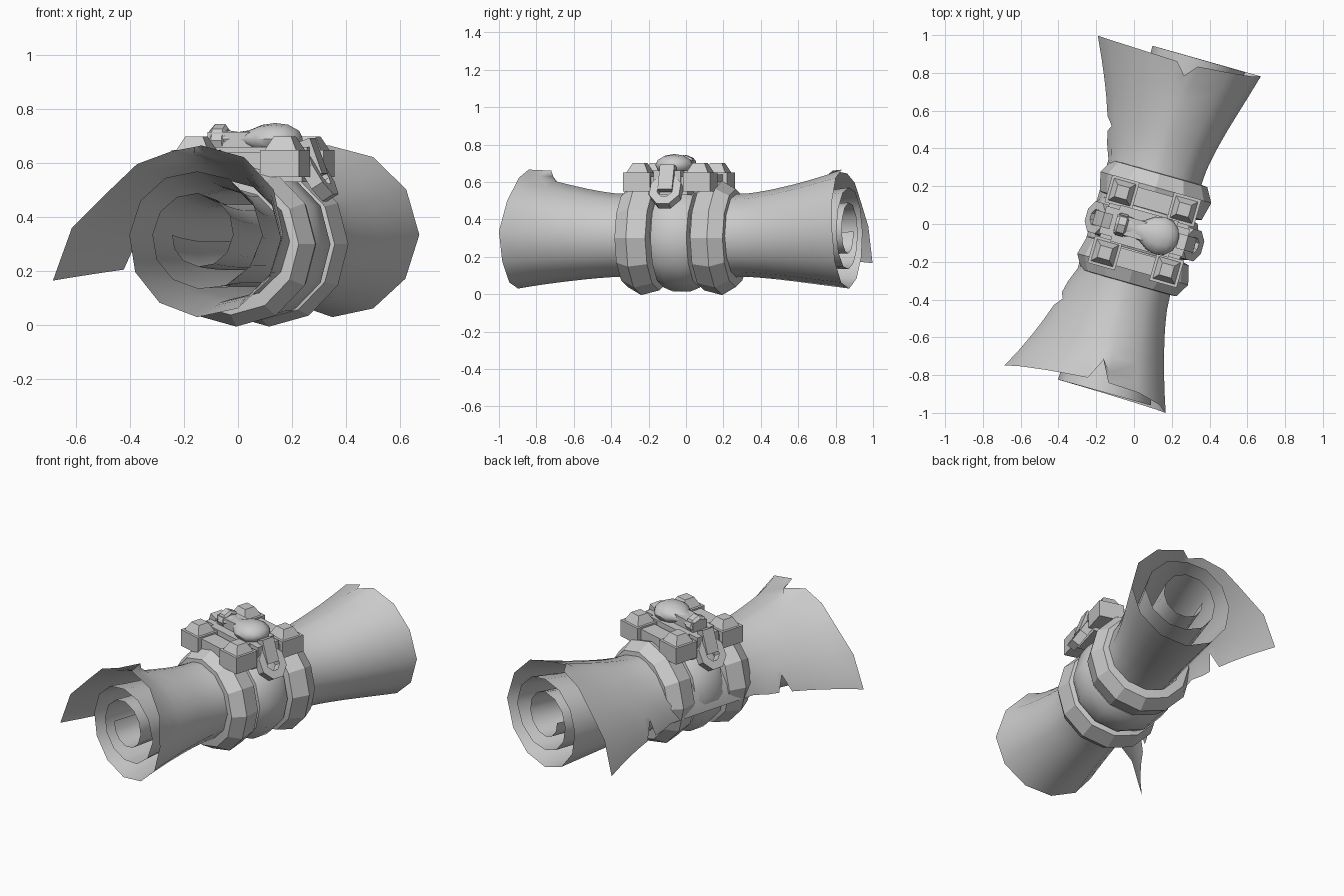
import bpy, bmesh, math
from mathutils import Matrix, Vector

if "Cube" in bpy.data.objects:
    bpy.data.objects.remove(bpy.data.objects["Cube"])

# Local frame: y runs along the roll, x across it; FRAME turns it to the final pose
FRAME = Matrix.Translation((0.045, -0.02, 0)) @ Matrix.Rotation(math.radians(-15.8), 4, 'Z')


def finish(bm, name, angle=30, smooth=True):
    bm.transform(FRAME)
    mesh = bpy.data.meshes.new(name)
    bm.to_mesh(mesh)
    bm.free()
    for p in mesh.polygons:
        p.use_smooth = smooth
    if smooth:
        mesh.set_sharp_from_angle(angle=math.radians(angle))
    obj = bpy.data.objects.new(name, mesh)
    bpy.context.collection.objects.link(obj)
    return obj


def interp(table, v):
    for (a, fa), (b, fb) in zip(table, table[1:]):
        if v <= b:
            return fa + (fb - fa) * (v - a) / (b - a)
    return table[-1][1]


def block(name, centre, size, taper=1.0, tilt=0.0):
    bm = bmesh.new()
    bmesh.ops.create_cube(bm, size=1)
    for v in bm.verts:
        if v.co.z > 0:
            v.co.x *= taper
            v.co.y *= taper
        v.co = Vector(a * b for a, b in zip(v.co, size))
    bm.transform(Matrix.Translation(centre) @ Matrix.Rotation(math.radians(tilt), 4, 'Y'))
    return finish(bm, name, smooth=False)


def lathe(name, profile, sides, matrix, closed, angle):
    # profile is (along, radius), spun about local y
    bm = bmesh.new()
    rings = []
    for y, r in profile:
        rings.append([bm.verts.new((r * math.sin(2 * math.pi * i / sides), y,
                                    r * math.cos(2 * math.pi * i / sides))) for i in range(sides)])
    pairs = list(zip(rings, rings[1:]))
    if closed:
        pairs.append((rings[-1], rings[0]))
    else:
        bm.faces.new(rings[0])
        bm.faces.new(rings[-1])
    for a, b in pairs:
        for i in range(sides):
            j = (i + 1) % sides
            bm.faces.new((a[i], a[j], b[j], b[i]))
    bmesh.ops.recalc_face_normals(bm, faces=bm.faces)
    bm.transform(matrix)
    return finish(bm, name, angle)


# Rolled sheet: spiral section, tight at the waist and flared at both ends
END_R = [(0, .58), (42, .385), (87, .33), (197, .335), (287, .305), (377, .262), (467, .235),
         (557, .25), (647, .2), (737, .175), (827, .155), (917, .135), (1100, .10)]
WAIST_R = [(0, .32), (42, .238), (87, .225), (197, .228), (377, .205), (557, .185), (1100, .09)]
# How far each end reaches around the spiral
FRONT_LEN = [(0, .99), (42, .95), (97, .92), (140, .93), (197, 1), (300, .985), (1100, .97)]
BACK_LEN = [(0, 1.005), (97, .985), (197, 1.035), (300, 1.035), (1100, 1.03)]
phis = [0, 20, 42, 64, 87, 97, 107] + [107 + 30 * i for i in range(1, 34)]
half = [0.15, 0.3, 0.38, 0.445, 0.475, 0.52, 0.62, 0.70, 0.80, 0.91]
stations = [-s for s in reversed(half)] + [0] + half

bm = bmesh.new()
grid = []
for s in stations:
    row = []
    k = abs(s)
    f = max(0, (k - 0.33) / 0.58) ** 1.4
    for i, phi in enumerate(phis):
        p, y = phi, s
        if i == 0 and k == 0.475:          # small tears in the free edge
            p = 16
        if k >= 0.8:
            y = s * (1 + (interp(FRONT_LEN if s < 0 else BACK_LEN, phi) - 1) * (1 if k > .9 else .3))
            if phi == 97:                  # torn notch on top of each end
                y = {-.91: -.73, -.8: -.72, .91: .835, .8: .79}[s]
        r = interp(WAIST_R, p) * (1 - f) + interp(END_R, p) * f
        if k <= 0.3 and phi < 42:          # straps hold the free edge down
            r = 0.295 - 0.06 * phi / 42
        th = math.radians(197 - p)
        row.append(bm.verts.new((0.01 + 0.04 * f + r * math.cos(th), y,
                                 0.31 + 0.025 * f + r * math.sin(th))))
    grid.append(row)
for a, b in zip(grid, grid[1:]):
    for i in range(len(phis) - 1):
        bm.faces.new((a[i], a[i + 1], b[i + 1], b[i]))
finish(bm, "rolled_sheet", 50)

# Three straps round the waist
axis = Matrix.Translation((0.01, 0, 0.3))
for side, label in ((-1, "front"), (1, "back")):
    prof = [(side * a, r) for a, r in ((.11, .22), (.125, .28), (.225, .305), (.30, .262), (.305, .21))]
    lathe("strap_" + label, prof, 12, axis, True, 25)
lathe("strap_middle", [(-.11, .22), (-.10, .265), (-.05, .285), (.05, .285), (.10, .265), (.11, .22)],
      12, axis, True, 32)

# Clasp frame: corner blocks with studs, joined by bars
CX, CY = 0.015, -0.015
for sx in (-1, 1):
    for sy in (-1, 1):
        x, y = CX + sx * .17, CY + sy * .167
        block("corner_block", (x, y, .60), (.15, .15, .10))
        block("corner_stud", (x, y, .675), (.12, .12, .05), taper=0.55)
for sy in (-1, 1):
    block("cross_bar", (CX, CY + sy * .167, .59), (.24, .10, .10))
for sx in (-1, 1):
    block("side_bar", (CX + sx * .16, CY, .58), (.12, .22, .10))
block("clasp_plate", (CX, CY, .61), (.32, .20, .10))
block("toggle_base", (CX - .02, CY, .68), (.28, .10, .07))

# Toggle: teardrop bulb with a collar
lay = Matrix.Translation((0, CY, .69)) @ Matrix.Diagonal((1, 1, .58, 1)) @ Matrix.Rotation(math.radians(-90), 4, 'Z')
lathe("toggle_bulb", [(-.11, .05), (-.08, .055), (-.04, .045), (0, .055), (.05, .09), (.10, .102),
                      (.15, .092), (.185, .06), (.2, .02)], 12, lay, False, 45)
lathe("toggle_collar", [(-.145, .045), (-.13, .06), (-.09, .06), (-.08, .045)], 8,
      Matrix.Translation((0, CY, .685)) @ Matrix.Rotation(math.radians(-90), 4, 'Z'), False, 20)

# Latch on each side: tilted loop with a tongue through it
for sx, label in ((-1, "left"), (1, "right")):
    block("latch_base_" + label, (CX + sx * .18, CY, .62), (.10, .15, .08))
    block("latch_tongue_" + label, (CX + sx * .23, CY, .62), (.05, .08, .14), tilt=-sx * 20)
    bm = bmesh.new()
    N, R, W, T = 8, .09, .045, .025
    rings = []
    for r, h in ((R, -T), (R, T), (W, T), (W, -T)):
        rings.append([bm.verts.new((r * math.cos((i + .5) * math.pi / 4) * 1.1,
                                    r * math.sin((i + .5) * math.pi / 4), h)) for i in range(N)])
    for q in range(4):
        a, b = rings[q], rings[(q + 1) % 4]
        for i in range(N):
            j = (i + 1) % N
            bm.faces.new((a[i], a[j], b[j], b[i]))
    bmesh.ops.recalc_face_normals(bm, faces=bm.faces)
    bm.transform(Matrix.Translation((CX + sx * .25, CY, .55)) @ Matrix.Rotation(math.radians(sx * 58), 4, 'Y'))
    finish(bm, "latch_loop_" + label, smooth=False)
